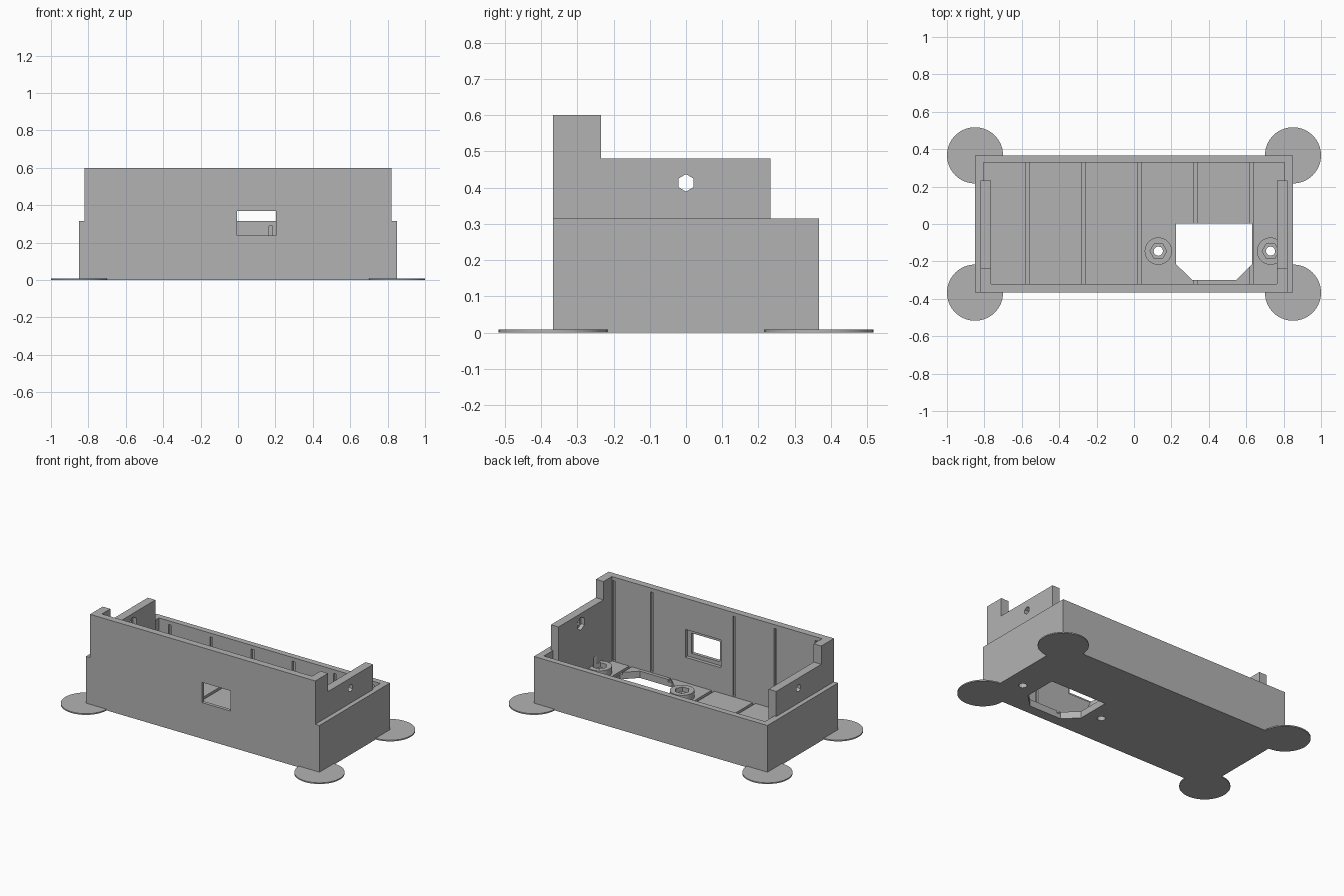
import bpy
import bmesh
from math import pi
from mathutils import Matrix

if "Cube" in bpy.data.objects:
    bpy.data.objects.remove(bpy.data.objects["Cube"], do_unlink=True)

grey = bpy.data.materials.new("plain grey")
grey.use_nodes = True
grey.diffuse_color = (0.45, 0.45, 0.45, 1)
grey.node_tree.nodes["Principled BSDF"].inputs["Base Color"].default_value = grey.diffuse_color


def add_object(name, bm):
    bmesh.ops.recalc_face_normals(bm, faces=bm.faces)
    mesh = bpy.data.meshes.new(name)
    bm.to_mesh(mesh)
    bm.free()
    obj = bpy.data.objects.new(name, mesh)
    bpy.context.collection.objects.link(obj)
    mesh.materials.append(grey)
    return obj


def box(name, x, y, z):
    bm = bmesh.new()
    bmesh.ops.create_cube(bm, size=1)
    for v in bm.verts:
        v.co = [a + (b - a) * (c + 0.5) for (a, b), c in zip((x, y, z), v.co)]
    return add_object(name, bm)


def cylinder(name, centre, radius, depth, sides, axis="Z"):
    bm = bmesh.new()
    spin = Matrix.Rotation(pi / 2, 4, "Z") if sides == 6 else Matrix()
    turn = Matrix.Rotation(pi / 2, 4, "Y") if axis == "X" else Matrix()
    bmesh.ops.create_cone(bm, cap_ends=True, segments=sides, radius1=radius, radius2=radius,
                          depth=depth, matrix=Matrix.Translation(centre) @ turn @ spin)
    return add_object(name, bm)


def prism(name, points, z0, z1):
    bm = bmesh.new()
    face = bm.faces.new([bm.verts.new((x, y, z0)) for x, y in points])
    top = bmesh.ops.extrude_face_region(bm, geom=[face])["geom"]
    bmesh.ops.translate(bm, vec=(0, 0, z1 - z0),
                        verts=[v for v in top if isinstance(v, bmesh.types.BMVert)])
    return add_object(name, bm)


def combine(target, tool, operation):
    """Apply a boolean and discard the tool."""
    mod = target.modifiers.new("cut", "BOOLEAN")
    mod.operation, mod.object, mod.solver = operation, tool, "EXACT"
    graph = bpy.context.evaluated_depsgraph_get()
    mesh = bpy.data.meshes.new_from_object(target.evaluated_get(graph))
    target.modifiers.clear()
    target.data = mesh
    bpy.data.objects.remove(tool, do_unlink=True)


def cut(tool):
    combine(body, tool, "DIFFERENCE")


def join(tool):
    combine(body, tool, "UNION")


W, D, LOW, TALL, FLOOR = 0.85, 0.367, 0.315, 0.6, 0.045
FRONT_IN, BACK_IN = -0.322, 0.328

# Open tray with a tall front wall
body = box("case_body", (-W, W), (-D, D), (0, LOW))
cut(box("cavity", (-0.805, 0.805), (FRONT_IN, BACK_IN), (FLOOR, 1)))
join(box("front_wall", (-0.82, 0.82), (-D, FRONT_IN), (0.02, TALL)))

# Vertical grooves in the front and back walls
for i in range(-3, 3):
    x = min(0.175 + 0.3 * i, 0.75)
    cut(box("back_groove", (x - 0.01, x + 0.01), (0.3, BACK_IN + 0.015), (FLOOR + 0.005, 0.29)))
    if i != 0:
        cut(box("front_groove", (x - 0.01, x + 0.01), (FRONT_IN - 0.015, -0.3),
                (FLOOR + 0.005, 0.575)))

# Grooves across the floor
for i in range(-2, 3):
    x = 0.03 + 0.3 * i
    cut(box("floor_groove", (x - 0.01, x + 0.01), (FRONT_IN, BACK_IN), (FLOOR - 0.015, 0.1)))

# Stepped side panels with a nut recess and screw hole
for s in (-1, 1):
    xs = sorted((s * 0.765, s * 0.82))
    join(box("side_panel", xs, (-0.36, 0.233), (0.02, 0.48)))
    join(box("side_post", xs, (-D, -0.235), (0.02, TALL)))
    cut(cylinder("screw_hole", (s * 0.8, 0, 0.413), 0.024, 0.2, 6, "X"))
    cut(cylinder("nut_recess", (s * 0.765, 0, 0.413), 0.043, 0.05, 6, "X"))

# Screw bosses on the floor
for x in (0.13, 0.73):
    join(cylinder("boss", (x, -0.145, 0.055), 0.073, 0.07, 40))
    cut(cylinder("boss_hole", (x, -0.145, 0.05), 0.025, 0.3, 12))
    cut(cylinder("boss_nut", (x, -0.145, 0.1), 0.045, 0.08, 6))

# Chamfered floor opening
cut(prism("floor_opening", [(0.225, 0.003), (0.225, -0.215), (0.312, -0.3), (0.545, -0.3),
                            (0.632, -0.215), (0.632, 0.003)], -0.1, 0.2))

# Front window with a wider recess inside
cut(box("window", (-0.005, 0.203), (-0.5, -0.3), (0.237, 0.37)))
cut(box("window_recess", (-0.03, 0.23), (-0.345, -0.3), (0.212, 0.395)))

body.data.materials.clear()
body.data.materials.append(grey)
for face in body.data.polygons:
    face.material_index = 0

# Thin round feet at the four corners
for yname, y in (("front", -D), ("back", D)):
    for xname, x in (("right", -W), ("left", W)):
        cylinder(f"{yname}_{xname}_foot", (x, y, 0.004), 0.15, 0.008, 64)
